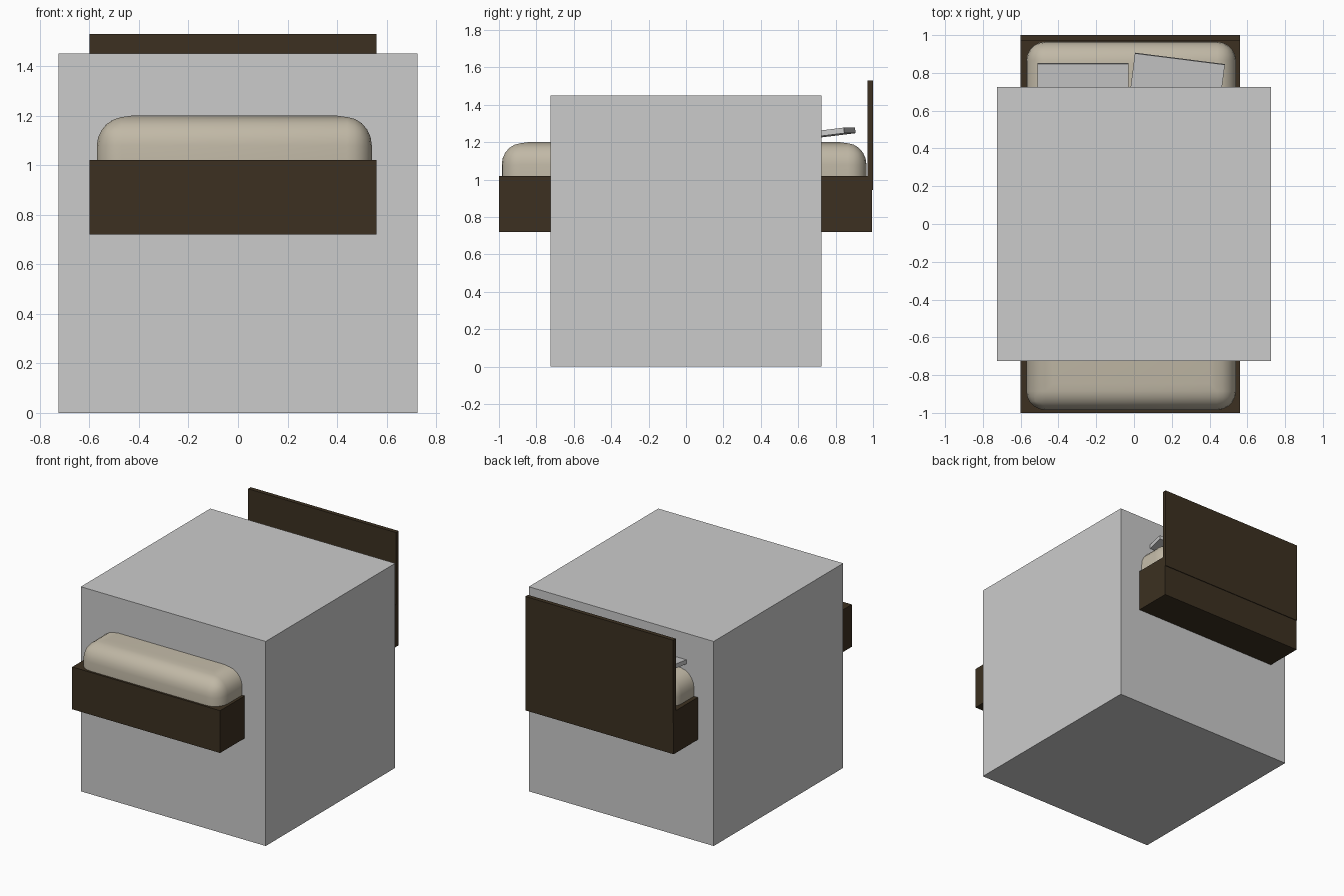
import bpy, bmesh, math
from mathutils import Matrix, Vector

if "Cube" in bpy.data.objects:
    bpy.data.objects.remove(bpy.data.objects["Cube"])


def material(name, rgb):
    m = bpy.data.materials.new(name)
    m.diffuse_color = (*rgb, 1)
    m.use_nodes = True
    m.node_tree.nodes["Principled BSDF"].inputs["Base Color"].default_value = m.diffuse_color
    return m


def finish(name, bm, mat=None):
    mesh = bpy.data.meshes.new(name)
    bm.to_mesh(mesh)
    bm.free()
    ob = bpy.data.objects.new(name, mesh)
    bpy.context.collection.objects.link(ob)
    if mat:
        mesh.materials.append(mat)
    return ob


def box_mesh(lo, hi):
    lo, hi = Vector(lo), Vector(hi)
    bm = bmesh.new()
    bmesh.ops.create_cube(bm, size=1)
    bmesh.ops.scale(bm, vec=hi - lo, verts=bm.verts)
    bmesh.ops.translate(bm, vec=(lo + hi) / 2, verts=bm.verts)
    return bm


wood = material("dark_wood", (0.045, 0.03, 0.015))
cloth = material("mattress_cloth", (0.53, 0.48, 0.38))

# Bed base and headboard
finish("bed_frame", box_mesh((-0.6, -1, 0.72), (0.56, 0.995, 1.02)), wood)
finish("headboard", box_mesh((-0.6, 0.97, 0.945), (0.56, 1, 1.53)), wood)

# Mattress: box with a slightly raised middle and well rounded edges
bm = box_mesh((-0.57, -0.985, 0.8), (0.54, 0.965, 1.18))
bm.normal_update()
sharp = list(bm.edges)
top = max(bm.faces, key=lambda f: f.calc_center_median().z)
bmesh.ops.inset_region(bm, faces=[top], thickness=0.2, depth=0.02)
bmesh.ops.bevel(bm, geom=sharp, offset=0.1, segments=5, profile=0.5, affect='EDGES')
mattress = finish("mattress", bm, cloth)
bpy.context.view_layer.objects.active = mattress
mattress.select_set(True)
bpy.ops.object.shade_smooth_by_angle(angle=math.radians(40))

# Blanket block draped around the middle
finish("blanket_block", box_mesh((-0.725, -0.725, 0), (0.725, 0.725, 1.45)))

# Thin tilted pillows: centre of the back edge, and turn around z
for name, x, y, turn in (("left_pillow", -0.27, 0.85, 0), ("right_pillow", 0.243, 0.875, -7.2)):
    ob = finish(name, box_mesh((-0.24, -0.3, -0.015), (0.24, 0, 0.015)))
    ob.matrix_world = (Matrix.Translation((x, y, 1.263))
                       @ Matrix.Rotation(math.radians(turn), 4, 'Z')
                       @ Matrix.Rotation(math.radians(7), 4, 'X'))
